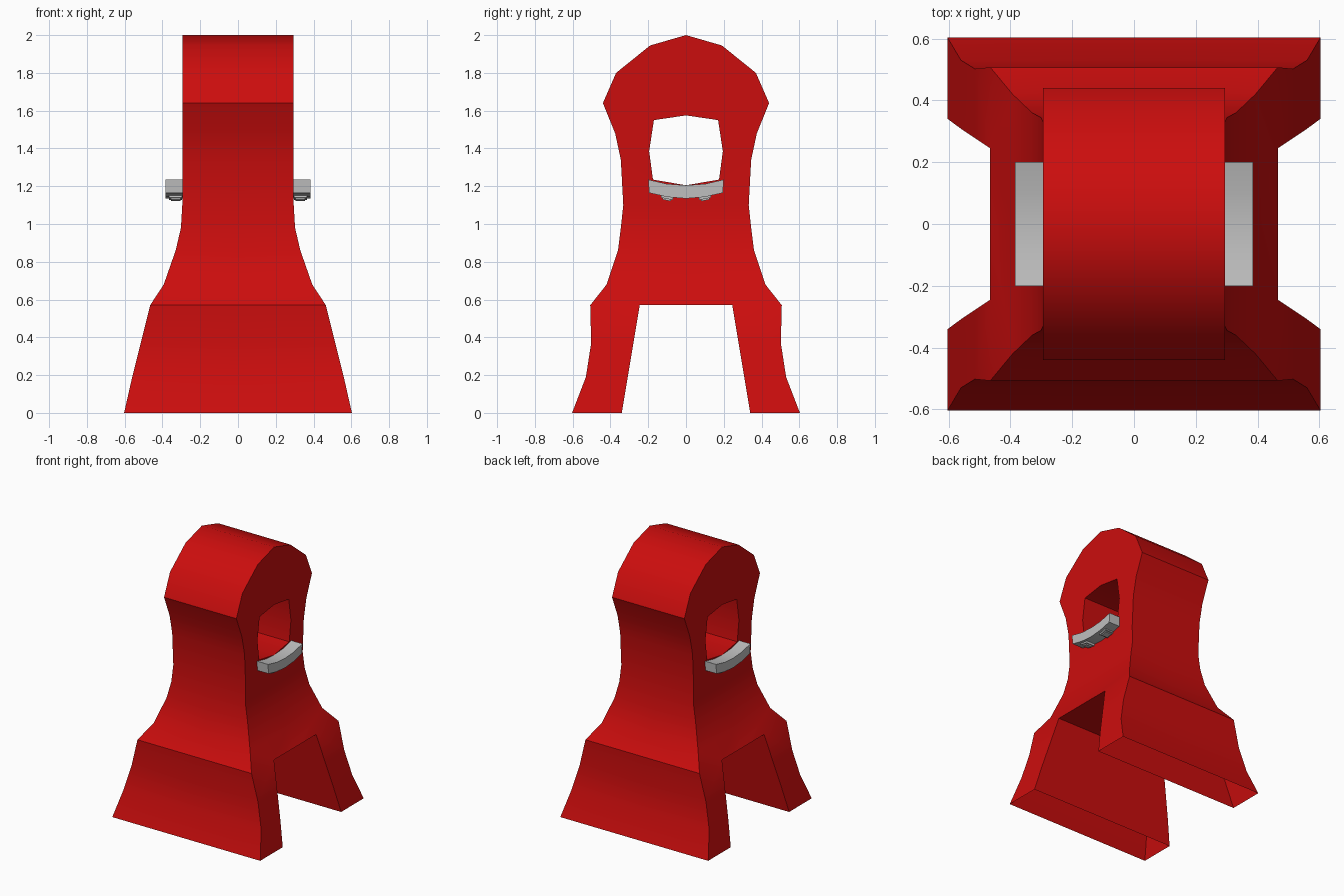
import bpy, bmesh, math
from mathutils import Matrix

if "Cube" in bpy.data.objects:
    bpy.data.objects.remove(bpy.data.objects["Cube"])


def material(name, color):
    m = bpy.data.materials.new(name)
    m.use_nodes = True
    m.diffuse_color = color
    m.node_tree.nodes["Principled BSDF"].inputs["Base Color"].default_value = color
    return m


red = material("red", (0.6, 0.004, 0.004, 1))
grey = material("light grey", (0.52, 0.52, 0.52, 1))


def finish(bm, name, mat, mirror_axes):
    """Turn the bmesh into a mirrored, smooth-by-angle object."""
    bmesh.ops.remove_doubles(bm, verts=bm.verts, dist=0.0005)
    me = bpy.data.meshes.new(name)
    bm.to_mesh(me)
    bm.free()
    ob = bpy.data.objects.new(name, me)
    bpy.context.collection.objects.link(ob)
    me.materials.append(mat)
    mod = ob.modifiers.new("Mirror", "MIRROR")
    mod.use_axis = mirror_axes
    mod.merge_threshold = 0.0005
    bpy.ops.object.select_all(action="DESELECT")
    ob.select_set(True)
    bpy.context.view_layer.objects.active = ob
    bpy.ops.object.modifier_apply(modifier="Mirror")
    bm = bmesh.new()
    bm.from_mesh(me)
    bmesh.ops.recalc_face_normals(bm, faces=bm.faces)
    bm.to_mesh(me)
    bm.free()
    bpy.ops.object.shade_smooth_by_angle(angle=math.radians(35))
    return ob


# Flared base rows: half width x, outer y, height z
rows = [(0.603, 0.603, 0), (0.56, 0.53, 0.19), (0.515, 0.502, 0.37),
        (0.465, 0.507, 0.57), (0.393, 0.42, 0.68), (0.33, 0.36, 0.86),
        (0.302, 0.345, 0.98), (0.295, 0.332, 1.1)]
W = rows[-1][0]
ARCH = 3                                    # row at the top of the arch
# Rounded head outline and the hole through it, as (y, z)
head = [(0.345, 1.34), (0.375, 1.48), (0.44, 1.64), (0.37, 1.8), (0.19, 1.945), (0, 2)]
hole = [(0, 1.575), (0.17, 1.55), (0.195, 1.385), (0.175, 1.235), (0, 1.205)]

outer = rows + [(W, y, z) for y, z in head]
legs = [(x, 0.34 - 0.095 * z / 0.57, z) for x, y, z in rows[:ARCH + 1]]
arch = legs + [(rows[ARCH][0], 0, rows[ARCH][2])]
tunnel = [(W, y, z) for y, z in hole]

# Body: one quarter, mirrored; the feet are open underneath
bm = bmesh.new()


def face(points):
    bm.faces.new([bm.verts.new(p) for p in points])


for strip in (outer, arch, tunnel):         # walls running across the width
    for a, b in zip(strip, strip[1:]):
        face([a, b, (0, *b[1:]), (0, *a[1:])])
for i in range(len(rows) - 1):              # side walls, band by band
    a, b = rows[i], rows[i + 1]
    if i < ARCH:
        face([a, b, legs[i + 1], legs[i]])
    else:
        corner = [legs[ARCH]] if i == ARCH else []
        face([a, b, (b[0], 0, b[2]), (a[0], 0, a[2])] + corner)
face(outer[len(rows) - 1:] + tunnel + [(W, 0, rows[-1][2])])
finish(bm, "body", red, (True, True, False))

# Curved ledges below the hole on both sides
bm = bmesh.new()
top = [(-0.2, 1.235), (-0.1, 1.212), (0, 1.205), (0.1, 1.212), (0.2, 1.235)]
bottom = [(0.195, 1.165), (0.098, 1.143), (0, 1.135), (-0.098, 1.143), (-0.195, 1.165)]
ring = bm.faces.new([bm.verts.new((W - 0.005, y, z)) for y, z in top + bottom])
ext = bmesh.ops.extrude_face_region(bm, geom=[ring], use_keep_orig=True)
bmesh.ops.translate(bm, vec=(0.095, 0, 0),
                    verts=[g for g in ext["geom"] if isinstance(g, bmesh.types.BMVert)])
finish(bm, "ledge", grey, (True, False, False))

# Small stepped pads under the ledges
bm = bmesh.new()
for side in (-1, 1):
    tilt = Matrix.Translation((0.33, side * 0.1, 1.14)) @ Matrix.Rotation(side * 0.2, 4, "X")
    for size, drop in (((0.068, 0.065, 0.014), 0), ((0.05, 0.045, 0.014), -0.008)):
        bmesh.ops.create_cube(bm, size=1, matrix=tilt @ Matrix.Translation((0, 0, drop))
                              @ Matrix.Diagonal((*size, 1)))
finish(bm, "ledge_pads", grey, (True, False, False))
